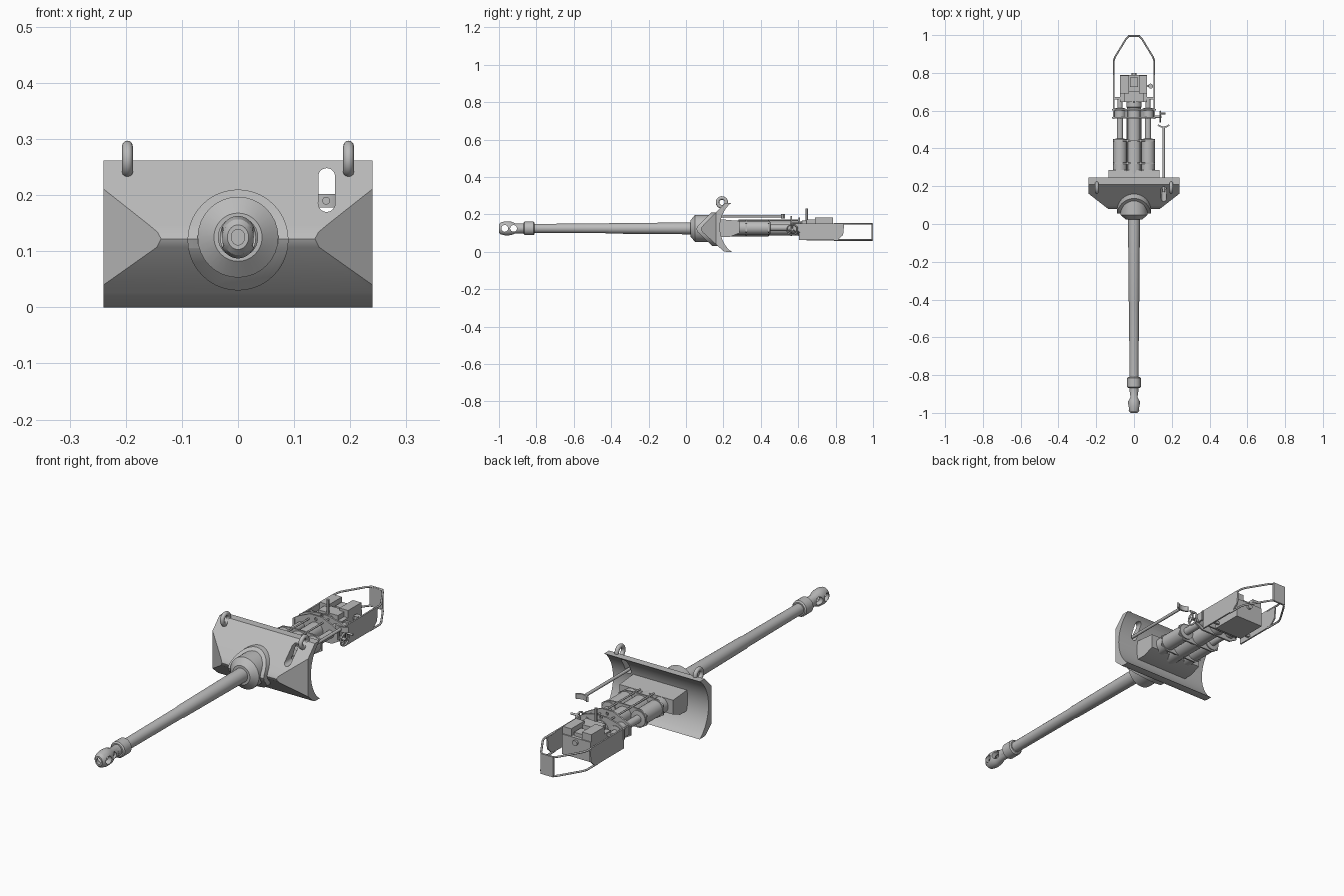
import bpy, bmesh, math
from mathutils import Vector

if "Cube" in bpy.data.objects:
    bpy.data.objects.remove(bpy.data.objects["Cube"])

AXIS_Z = 0.125  # height of the barrel axis

steel = bpy.data.materials.new("steel_grey")
steel.diffuse_color = (0.5, 0.5, 0.5, 1)
steel.use_nodes = True
steel.node_tree.nodes["Principled BSDF"].inputs["Base Color"].default_value = steel.diffuse_color


def finish(name, bm, angle=30):
    bmesh.ops.remove_doubles(bm, verts=bm.verts, dist=1e-5)
    bmesh.ops.recalc_face_normals(bm, faces=bm.faces)
    me = bpy.data.meshes.new(name)
    bm.to_mesh(me)
    bm.free()
    ob = bpy.data.objects.new(name, me)
    bpy.context.collection.objects.link(ob)
    me.materials.append(steel)
    smooth(ob, angle)
    return ob


def smooth(ob, angle=30):
    bpy.ops.object.select_all(action='DESELECT')
    ob.select_set(True)
    bpy.context.view_layer.objects.active = ob
    bpy.ops.object.shade_smooth_by_angle(angle=math.radians(angle))


def lathe(name, profile, x=0, z=AXIS_Z, n=28, sx=1):
    """Revolve (y, radius) points around a line along y."""
    bm = bmesh.new()
    pts = [(profile[0][0], 0)] + profile + [(profile[-1][0], 0)]
    rings = []
    for y, r in pts:
        rings.append([bm.verts.new((x + sx * r * math.cos(a), y, z + r * math.sin(a)))
                      for a in (2 * math.pi * i / n for i in range(n))])
    for a, b in zip(rings, rings[1:]):
        for i in range(n):
            j = (i + 1) % n
            bm.faces.new((a[i], a[j], b[j], b[i]))
    bmesh.ops.dissolve_degenerate(bm, dist=1e-6, edges=bm.edges)
    return finish(name, bm)


def prism_bm(pts, axis, lo, hi):
    """Extrude a 2D outline along an axis; outline is in the other two axes."""
    bm = bmesh.new()
    place = {'X': lambda p, t: (t, p[0], p[1]),
             'Y': lambda p, t: (p[0], t, p[1]),
             'Z': lambda p, t: (p[0], p[1], t)}[axis]
    a, b = ([bm.verts.new(place(p, t)) for p in pts] for t in (lo, hi))
    bm.faces.new(a)
    bm.faces.new(b[::-1])
    for i in range(len(pts)):
        j = (i + 1) % len(pts)
        bm.faces.new((a[i], b[i], b[j], a[j]))
    bmesh.ops.recalc_face_normals(bm, faces=bm.faces)
    return bm


def prism(name, pts, axis, lo, hi):
    return finish(name, prism_bm(pts, axis, lo, hi))


def box(name, x, y, z):
    return prism(name, [(x[0], y[0]), (x[1], y[0]), (x[1], y[1]), (x[0], y[1])], 'Z', *z)


def circle(u, v, r, n=24, start=0, sweep=2 * math.pi):
    return [(u + r * math.cos(start + sweep * i / n), v + r * math.sin(start + sweep * i / n))
            for i in range(n)]


def boolean(ob, cutter, operation='DIFFERENCE'):
    mod = ob.modifiers.new("cut", 'BOOLEAN')
    mod.object, mod.operation, mod.solver = cutter, operation, 'EXACT'
    bpy.context.view_layer.objects.active = ob
    bpy.ops.object.modifier_apply(modifier=mod.name)
    bpy.data.objects.remove(cutter)
    smooth(ob)


def ring(name, loc, major, minor, rot=(0, math.pi / 2, 0)):
    bpy.ops.mesh.primitive_torus_add(location=loc, rotation=rot, major_radius=major,
                                     minor_radius=minor, major_segments=28, minor_segments=12)
    ob = bpy.context.object
    ob.name = name
    ob.data.materials.append(steel)
    smooth(ob, 60)


def wire(name, pts, r, cyclic=False):
    cu = bpy.data.curves.new(name, 'CURVE')
    cu.dimensions, cu.bevel_depth, cu.bevel_resolution = '3D', r, 2
    cu.use_fill_caps = True
    sp = cu.splines.new('POLY')
    sp.points.add(len(pts) - 1)
    for p, co in zip(sp.points, pts):
        p.co = (*co, 1)
    sp.use_cyclic_u = cyclic
    cu.materials.append(steel)
    ob = bpy.data.objects.new(name, cu)
    bpy.context.collection.objects.link(ob)


# Barrel, collar and muzzle brake
lathe("barrel", [(-0.89, 0.024), (-0.42, 0.026), (-0.41, 0.028), (0.06, 0.032)])
lathe("muzzle_collar", [(-0.868, 0.03), (-0.863, 0.036), (-0.815, 0.036), (-0.81, 0.03)])
brake = lathe("muzzle_brake", [(-0.89, 0.014), (-1.0, 0.014), (-1.0, 0.022), (-0.99, 0.032),
                               (-0.965, 0.038), (-0.935, 0.036), (-0.91, 0.026), (-0.865, 0.026)], sx=0.86)
for y in (-0.969, -0.922):
    boolean(brake, prism("port_cutter", circle(y, AXIS_Z, 0.018), 'X', -0.1, 0.1))

# Shield: wedge front, hollow curved back, ends cut back by slanted facets
front = [(0.21, 0.262), (0.097, 0.147), (0.085, 0.134), (0.08, 0.122), (0.086, 0.107),
         (0.175, 0.026), (0.2, 0.004), (0.215, 0.0)]
back = circle(0.353, 0.131, 0.172, 20, math.radians(230), math.radians(-100))
back = [(0.245, 0.0)] + [p for p in back if 0.003 < p[1] < 0.259] + [(0.245, 0.262)]
bm = prism_bm(front + back, 'X', -0.24, 0.24)
for s in (-1, 1):
    bmesh.ops.bisect_plane(bm, geom=bm.verts[:] + bm.edges[:] + bm.faces[:],
                           plane_co=Vector((s * 0.137, 0.08, 0)),
                           plane_no=Vector((s * 0.08, -0.103, 0)), clear_outer=True)
    bmesh.ops.holes_fill(bm, edges=[e for e in bm.edges if e.is_boundary], sides=0)
shield = finish("shield", bm)
slot = (circle(0.158, 0.233, 0.015, 12, 0, math.pi) + circle(0.158, 0.185, 0.015, 12, math.pi, math.pi))
boolean(shield, prism("slot_cutter", slot, 'Y', 0, 0.4))

# Raised collar that follows the wedge, and the barrel sleeve
wedge = [(0.18, 0.255), (0.062, 0.137), (0.055, 0.122), (0.062, 0.105), (0.16, 0.012), (0.19, 0.012), (0.19, 0.255)]
collar = prism("shield_collar", wedge, 'X', -0.12, 0.12)
boolean(collar, prism("collar_cutter", circle(0, 0.12, 0.09, 40), 'Y', 0, 0.172), 'INTERSECT')
lathe("barrel_sleeve", [(0.024, 0.036), (0.024, 0.043), (0.048, 0.072), (0.15, 0.072)], n=32)

# Lifting eyes
for s in (-1, 1):
    ring("lifting_eye", (s * 0.197, 0.192, 0.264), 0.0235, 0.0095)

# Sight tube with brow pad
lathe("sight_tube", [(0.17, 0.007), (0.515, 0.007)], x=0.157, z=0.19, n=14)
pad = circle(0.157, 0.555, 0.046, 10, math.radians(225), math.radians(99))
pad += circle(0.157, 0.555, 0.038, 10, math.radians(315), math.radians(-99))
prism("brow_pad", pad, 'Z', 0.178, 0.202)

# Cradle block behind the shield
prism("cradle_block", [(0.17, 0.08), (0.235, 0.08), (0.285, 0.1), (0.285, 0.165), (0.17, 0.175)],
      'X', -0.135, 0.135)

# Breech tube and paired recoil cylinders
lathe("breech_tube", [(0.2, 0.042), (0.44, 0.042), (0.445, 0.037), (0.615, 0.037), (0.62, 0.041), (0.665, 0.041)])
for s in (-1, 1):
    lathe("recoil_cylinder", [(0.27, 0.036), (0.45, 0.036), (0.452, 0.017), (0.558, 0.017), (0.56, 0.029),
                              (0.612, 0.029), (0.614, 0.013), (0.665, 0.013)], x=s * 0.074, z=0.128)
    wire("tie_rod", [(s * 0.035, 0.28, 0.168), (s * 0.035, 0.6, 0.168)], 0.004)


# Clamp plates around the three tubes
def clamp(name, y, t, half, top):
    outline = [(-half, 0.105), (-0.08, 0.085), (0.08, 0.085), (half, 0.105),
               (half, 0.15), (0.085, 0.168), (0.03, top), (-0.03, top), (-0.085, 0.168), (-half, 0.15)]
    return prism(name, outline, 'Y', y, y + t)


for y in (0.318, 0.438):
    clamp("front_clamp", y, 0.007, 0.112, 0.172)
for y, top in ((0.558, 0.192), (0.602, 0.182)):
    c = clamp("rear_clamp", y, 0.008, 0.116, top)
    boolean(c, prism("lug_cutter", circle(0, 0.175, 0.007, 12), 'Y', 0.5, 0.7))

# Breech block with an open channel on top
box("breech_block", (-0.074, 0.07), (0.645, 0.79), (0.06, 0.15))
for x in ((-0.074, -0.027), (0.027, 0.07)):
    box("breech_cheek", x, (0.69, 0.785), (0.15, 0.183))
box("breech_bridge", (-0.05, 0.05), (0.645, 0.705), (0.15, 0.172))
box("breech_wedge", (-0.02, 0.02), (0.725, 0.775), (0.15, 0.166))
lathe("firing_pin_cap", [(0.78, 0.012), (0.8, 0.012)], z=0.13, n=16)
prism("firing_peg", circle(0, 0.646, 0.006, 12), 'Z', 0.15, 0.232)
prism("side_knob", circle(0.088, 0.73, 0.013, 16), 'Z', 0.125, 0.15)
box("knob_arm", (0.06, 0.09), (0.724, 0.736), (0.13, 0.14))

# Recoil guard: side plates, bent rails and rear panel
plate = [(0.605, 0.062), (0.81, 0.062), (0.84, 0.09), (0.845, 0.14), (0.835, 0.152), (0.605, 0.152)]
for s in (-1, 1):
    lo, hi = sorted((s * 0.104, s * 0.111))
    prism("guard_plate", plate, 'X', lo, hi)
    box("guard_bracket", (lo, hi), (0.555, 0.61), (0.11, 0.15))
    for z in (0.063, 0.149):
        wire("guard_rail", [(s * 0.107, 0.79, z), (s * 0.107, 0.865, z), (s * 0.1, 0.885, z),
                            (s * 0.042, 0.98, z), (s * 0.028, 0.994, z), (0, 0.995, z)], 0.0045)
    for z in (0.075, 0.14):
        box("guard_stay", tuple(sorted((s * 0.065, s * 0.108))), (0.66, 0.672), (z - 0.006, z + 0.006))
box("guard_rear_panel", (-0.032, 0.032), (0.991, 1.0), (0.06, 0.152))

# Elevation handwheel on the right
ring("handwheel_rim", (0.138, 0.568, 0.118), 0.028, 0.004)
prism("handwheel_shaft", circle(0.568, 0.118, 0.007, 14), 'X', 0.09, 0.146)
for k in range(3):
    a = math.radians(90 + 120 * k)
    wire("handwheel_spoke", [(0.138, 0.568, 0.118),
                             (0.138, 0.568 + 0.028 * math.cos(a), 0.118 + 0.028 * math.sin(a))], 0.003)
wire("handwheel_grip", [(0.138, 0.585, 0.139), (0.168, 0.585, 0.139)], 0.005)
